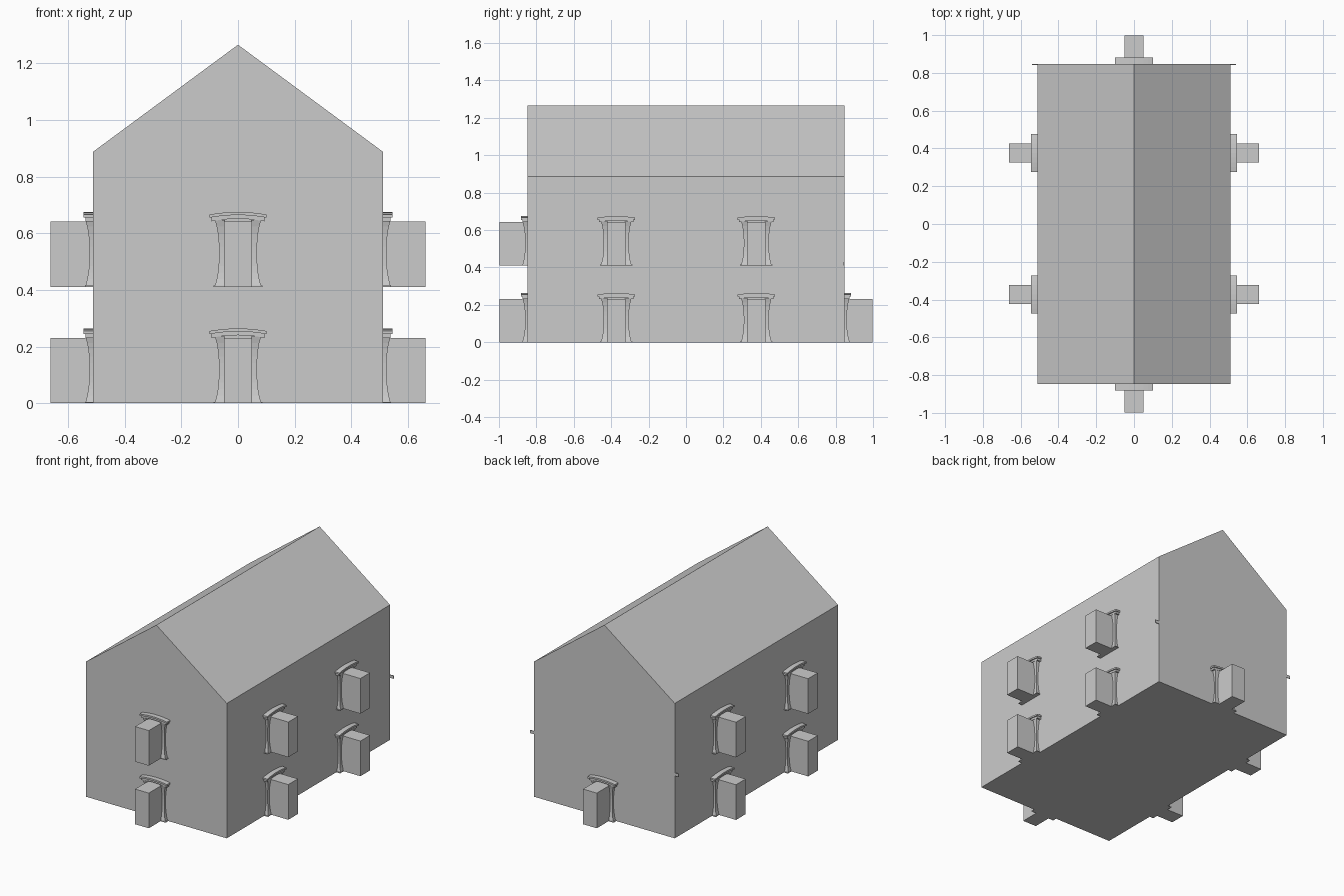
import bpy, bmesh
from mathutils import Matrix
from math import pi

if "Cube" in bpy.data.objects:
    bpy.data.objects.remove(bpy.data.objects["Cube"])

HX, HY, EAVES, RIDGE = 0.512, 0.848, 0.887, 1.265


def finish(name, bm, matrix=None):
    bmesh.ops.recalc_face_normals(bm, faces=bm.faces[:])
    me = bpy.data.meshes.new(name)
    bm.to_mesh(me)
    bm.free()
    ob = bpy.data.objects.new(name, me)
    bpy.context.collection.objects.link(ob)
    if matrix:
        ob.matrix_world = matrix
    return ob


def loft(bm, loops):
    rings = [[bm.verts.new(p) for p in lp] for lp in loops]
    n = len(rings[0])
    for a, b in zip(rings, rings[1:]):
        for i in range(n):
            j = (i + 1) % n
            bm.faces.new((a[i], a[j], b[j], b[i]))
    bm.faces.new(rings[0])
    bm.faces.new(rings[-1])


def rect_z(x0, x1, y0, y1, z):
    return [(x0, y0, z), (x1, y0, z), (x1, y1, z), (x0, y1, z)]


def box(bm, x0, x1, y0, y1, z0, z1):
    loft(bm, [rect_z(x0, x1, y0, y1, z) for z in (z0, z1)])


def opening(name, matrix):
    # protruding block; local -y points out of the wall
    bm = bmesh.new()
    box(bm, -0.05, 0.05, -0.15, 0.01, 0, 0.231)
    finish(name + "_block", bm, matrix)
    # flared posts on both sides
    bm = bmesh.new()
    for s in (-1, 1):
        loops = []
        for i in range(11):
            t = i / 10
            f = abs(2 * t - 1) ** 2.5
            loops.append(rect_z(s * 0.045, s * (0.067 + 0.014 * f),
                                -0.012 - 0.014 * f, 0.01, 0.004 + 0.231 * t))
        loft(bm, loops)
        box(bm, min(s * 0.045, s * 0.087), max(s * 0.045, s * 0.087), -0.028, 0.01, 0, 0.004)
    finish(name + "_posts", bm, matrix)
    # two-step arched lintel
    bm = bmesh.new()
    for w, d, z0, z1 in ((0.093, 0.026, 0.231, 0.246), (0.1, 0.033, 0.244, 0.255)):
        loops = []
        for i in range(9):
            u = i / 4 - 1
            h = 0.009 * (1 - u * u)
            loops.append([(u * w, -d, z0 + h), (u * w, 0.01, z0 + h),
                          (u * w, 0.01, z1 + h), (u * w, -d, z1 + h)])
        loft(bm, loops)
    finish(name + "_lintel", bm, matrix)


# gabled house body
bm = bmesh.new()
outline = [(-HX, 0), (HX, 0), (HX, EAVES), (0, RIDGE), (-HX, EAVES)]
loft(bm, [[(x, y, z) for x, z in outline] for y in (-HY, HY)])
finish("house_body", bm)

# thin floor strip showing at the back corners
bm = bmesh.new()
box(bm, -0.54, 0.54, HY - 0.005, HY - 0.001, 0.41, 0.43)
finish("back_floor_strip", bm)

# openings around the walls, two floors (back has the lower one only)
T, R = Matrix.Translation, Matrix.Rotation
for floor, z in (("lower", 0.0), ("upper", 0.411)):
    opening("front_" + floor, T((0, -HY, z)))
    for side, s in (("right", 1), ("left", -1)):
        for k, y in enumerate((-0.373, 0.376)):
            opening(f"{side}_{floor}_{k}", T((s * HX, y, z)) @ R(s * pi / 2, 4, 'Z'))
opening("back_lower", T((0, HY, 0)) @ R(pi, 4, 'Z'))
